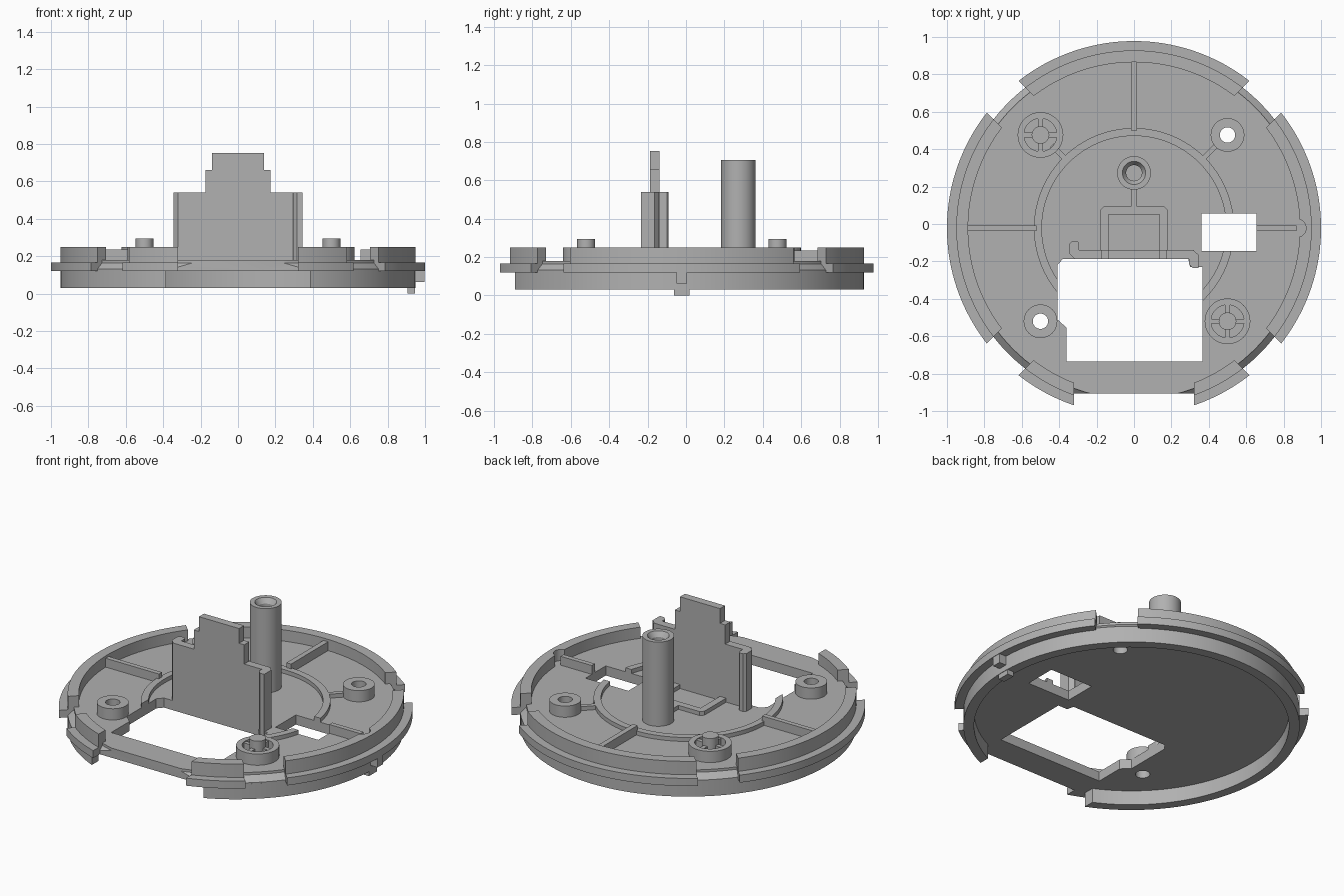
import bpy, bmesh
from math import sin, cos, asin, pi, radians
from mathutils import Vector

cube = bpy.data.objects.get("Cube")
if cube:
    bpy.data.objects.remove(cube)

CY = -0.022                      # centre of the round base
FLOOR, UNDER, TOP = 0.18, 0.12, 0.25

grey = bpy.data.materials.new("plain grey")
grey.use_nodes = True
colour = (0.44, 0.44, 0.44, 1)
grey.diffuse_color = colour
grey.node_tree.nodes["Principled BSDF"].inputs["Base Color"].default_value = colour


def finish(name, bm):
    bmesh.ops.recalc_face_normals(bm, faces=bm.faces)
    mesh = bpy.data.meshes.new(name)
    bm.to_mesh(mesh)
    bm.free()
    mesh.materials.append(grey)
    ob = bpy.data.objects.new(name, mesh)
    bpy.context.collection.objects.link(ob)
    return ob


def lathe(name, profile, ends=None, centre=(0, CY), steps=96):
    """Sweep a closed (radius, z) profile; each end is (direction, sideways offset)."""
    bm = bmesh.new()
    rings = []
    for i in range(steps + 1 if ends else steps):
        t = i / steps
        ring = []
        for r, z in profile:
            a0, a1 = (0, 2 * pi)
            if ends:
                a0, a1 = [radians(d) + asin(off / r) for d, off in ends]
            a = a0 + (a1 - a0) * t
            ring.append(bm.verts.new((centre[0] + r * cos(a), centre[1] + r * sin(a), z)))
        rings.append(ring)
    pairs = list(zip(rings, rings[1:]))
    if ends:
        bm.faces.new(rings[0])
        bm.faces.new(rings[-1])
    else:
        pairs.append((rings[-1], rings[0]))
    n = len(profile)
    for a, b in pairs:
        for k in range(n):
            bm.faces.new((a[k], a[(k + 1) % n], b[(k + 1) % n], b[k]))
    return finish(name, bm)


def band(name, r0, r1, z0, z1, ends=None, centre=(0, CY), steps=96):
    return lathe(name, [(r0, z0), (r1, z0), (r1, z1), (r0, z1)], ends, centre, steps)


def prism(name, points, z0, z1, upright=False):
    """Extrude an outline along z, or along y when upright."""
    bm = bmesh.new()
    base = [bm.verts.new((u, z0, v) if upright else (u, v, z0)) for u, v in points]
    face = bm.faces.new(base)
    out = bmesh.ops.extrude_face_region(bm, geom=[face])
    move = Vector((0, z1 - z0, 0)) if upright else Vector((0, 0, z1 - z0))
    bmesh.ops.translate(bm, verts=[v for v in out["geom"] if isinstance(v, bmesh.types.BMVert)], vec=move)
    # The starting face is kept as the base when a lone face is extruded
    if not any(f.is_valid and all(v in base for v in f.verts) for f in bm.faces):
        bm.faces.new(base)
    return finish(name, bm)


def box(name, x0, x1, y0, y1, z0, z1):
    return prism(name, [(x0, y0), (x1, y0), (x1, y1), (x0, y1)], z0, z1)


def disc(name, x, y, r, z0, z1, steps=40):
    return prism(name, [(x + r * cos(2 * pi * i / steps), y + r * sin(2 * pi * i / steps))
                        for i in range(steps)], z0, z1)


def cut(ob, cutters):
    bpy.context.view_layer.objects.active = ob
    for c in cutters:
        mod = ob.modifiers.new("cut", "BOOLEAN")
        mod.operation, mod.solver, mod.object = "DIFFERENCE", "EXACT", c
        bpy.ops.object.modifier_apply(modifier=mod.name)


# Cutters for the floor openings
big = prism("cutter_main", [(-0.36, -0.735), (0.365, -0.735), (0.365, -0.23), (0.3, -0.23), (0.29, -0.186),
                            (-0.38, -0.186), (-0.41, -0.22), (-0.41, -0.51), (-0.36, -0.555)], 0, 0.5)
small = box("cutter_side", 0.36, 0.655, -0.145, 0.055, 0, 0.5)
front = box("cutter_front", -0.5, 0.5, -1.2, -0.905, 0, 0.5)
hole_spots = [(0.5, 0.476), (-0.5, -0.52)]
pin_spots = [(-0.5, 0.476), (0.5, -0.52)]
holes = [disc("cutter_hole", x, y, 0.041, 0, 0.5) for x, y in hole_spots]
notch = disc("cutter_notch", 0.872, CY, 0.048, FLOOR, 0.5)
cutters = [big, small, front, notch] + holes

# Floor with a sloped rim
bm = bmesh.new()
loops = [[bm.verts.new((r * cos(2 * pi * i / 128), CY + r * sin(2 * pi * i / 128), z)) for i in range(128)]
         for r, z in [(0.95, UNDER), (0.95, 0.132), (0.915, 0.165), (0.915, FLOOR)]]
bm.faces.new(loops[0])
bm.faces.new(loops[-1])
for a, b in zip(loops, loops[1:]):
    for i in range(128):
        bm.faces.new((a[i], a[i - 1], b[i - 1], b[i]))
floor = finish("floor", bm)
cut(floor, [big, small, front] + holes)

# Skirt below, open at the front
band("skirt", 0.89, 0.95, 0.03, UNDER + 0.005, [(-90, 0.385), (270, -0.385)], steps=128)

# Raised rim with an outer flange, in five segments
GAP = 0.12
segments = {"left": [(-45, GAP), (45, -GAP)], "back": [(45, GAP), (135, -GAP)],
            "right": [(135, GAP), (225, -GAP)], "front_right": [(225, GAP), (270, -0.32)],
            "front_left": [(270, 0.32), (315, -GAP)]}
for side, ends in segments.items():
    rim = lathe("rim_" + side, [(0.887, UNDER + 0.01), (0.94, UNDER), (1.0, UNDER), (1.0, 0.167),
                                (0.95, 0.167), (0.95, TOP), (0.887, TOP)], ends, steps=48)
    if side == "left":
        cut(rim, [notch])

# Low ribs on the floor
ring = band("ring_rib", 0.493, 0.535, 0.17, 0.205)
cut(ring, [big, small])
box("back_rib", -0.016, 0.016, 0.5, 0.875, 0.17, 0.235)
box("right_rib", -0.895, -0.52, CY - 0.015, CY + 0.015, 0.17, 0.235)
box("left_rib", 0.655, 0.87, CY - 0.015, CY + 0.015, 0.17, 0.235)
for s in (-1, 1):
    prism("diagonal_rib", [(s * 0.36, 0.36), (s * 0.38, 0.34), (s * 0.45, 0.41), (s * 0.43, 0.43)], 0.17, 0.205)
prism("u_rib", [(-0.18, -0.15), (-0.18, 0.075), (-0.16, 0.095), (0.16, 0.095), (0.18, 0.075), (0.18, -0.15),
                (0.137, -0.15), (0.137, 0.052), (-0.137, 0.052), (-0.137, -0.15)], 0.17, 0.205)
box("post_rib", -0.014, 0.014, 0.09, 0.2, 0.17, 0.205)

# Hollow post with a countersunk top
lathe("post", [(0.09, 0.17), (0.09, 0.705), (0.062, 0.705), (0.042, 0.675), (0.042, 0.3), (0.001, 0.3),
               (0.001, 0.17)], centre=(0, 0.273), steps=48)

# Stepped upright plate with a hook at each end
half = [(0.32, 0.17), (0.32, 0.54), (0.174, 0.54), (0.174, 0.66), (0.138, 0.66), (0.138, 0.752)]
prism("upright_plate", half + [(-x, z) for x, z in reversed(half)], -0.187, -0.138, upright=True)
prism("right_hook", [(-0.315, -0.187), (-0.345, -0.16), (-0.345, -0.105), (-0.33, -0.09), (-0.305, -0.09),
                     (-0.295, -0.1), (-0.295, -0.138), (-0.3, -0.16)], UNDER + 0.01, 0.54)
prism("left_hook", [(0.315, -0.138), (0.345, -0.165), (0.345, -0.235), (0.315, -0.235), (0.295, -0.215),
                    (0.295, -0.187), (0.3, -0.16)], UNDER + 0.01, 0.54)

# Bosses with through holes
for x, y in hole_spots:
    band("hole_boss", 0.041, 0.09, 0.17, TOP, centre=(x, y), steps=40)

# Bosses with a central pin and four spokes
for x, y in pin_spots:
    band("pin_boss", 0.088, 0.122, 0.17, TOP, centre=(x, y), steps=48)
    disc("pin", x, y, 0.047, 0.17, 0.295)
    for dx, dy in ((0.1, 0.013), (0.013, 0.1)):
        box("pin_spokes", x - dx, x + dx, y - dy, y + dy, 0.17, TOP - 0.005)

# Small locating tab on the left edge
box("tab_upper", 0.9, 0.997, CY - 0.028, CY + 0.028, 0.063, 0.13)
box("tab_lower", 0.905, 0.947, CY - 0.04, CY + 0.04, 0, 0.06)

# Smooth the round sides, then drop the cutters
for ob in bpy.context.collection.objects:
    ob.select_set(ob.type == "MESH")
bpy.context.view_layer.objects.active = floor
bpy.ops.object.shade_smooth_by_angle(angle=radians(30))
for c in cutters:
    bpy.data.objects.remove(c)
